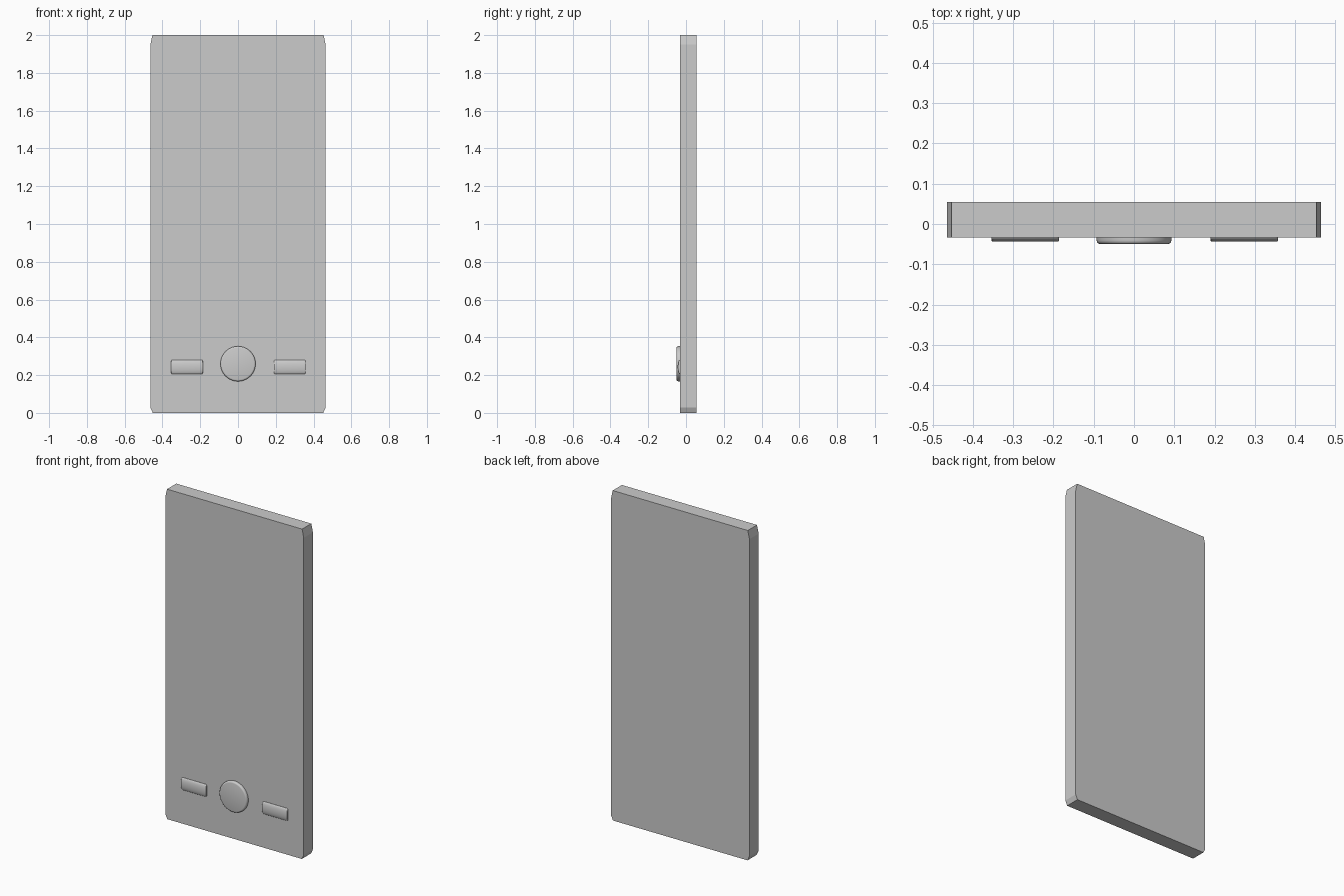
import bpy, bmesh, math
from mathutils import Matrix

if "Cube" in bpy.data.objects:
    bpy.data.objects.remove(bpy.data.objects["Cube"])

FRONT = -0.033
BACK = 0.055


def finish(bm, name, smooth):
    bmesh.ops.recalc_face_normals(bm, faces=bm.faces)
    mesh = bpy.data.meshes.new(name)
    bm.to_mesh(mesh)
    bm.free()
    ob = bpy.data.objects.new(name, mesh)
    bpy.context.collection.objects.link(ob)
    if smooth:
        bpy.ops.object.select_all(action='DESELECT')
        ob.select_set(True)
        bpy.context.view_layer.objects.active = ob
        bpy.ops.object.shade_smooth_by_angle(angle=math.radians(35))
    return ob


def round_button(name, length, radius, bevel, matrix):
    """Cylinder with bevelled rims, placed by a matrix."""
    bm = bmesh.new()
    bmesh.ops.create_cone(bm, cap_ends=True, segments=48,
                          radius1=radius, radius2=radius, depth=length)
    rims = [e for e in bm.edges if abs(e.verts[0].co.z - e.verts[1].co.z) < 1e-5]
    bmesh.ops.bevel(bm, geom=rims, offset=bevel, segments=3,
                    profile=0.5, affect='EDGES')
    bmesh.ops.transform(bm, matrix=matrix, verts=bm.verts)
    return finish(bm, name, True)


# Slab body: outline with clipped corners, extruded front to back
right = [(0.451, 0.0), (0.464, 0.028), (0.464, 1.95), (0.453, 2.0)]
outline = right + [(-x, z) for x, z in reversed(right)]
bm = bmesh.new()
face = bm.faces.new([bm.verts.new((x, FRONT, z)) for x, z in outline])
ext = bmesh.ops.extrude_face_region(bm, geom=[face])
for v in ext["geom"]:
    if isinstance(v, bmesh.types.BMVert):
        v.co.y = BACK
finish(bm, "body", False)

# Central round button
round_button("centre_button", 0.034, 0.093, 0.009,
             Matrix.Translation((0, FRONT, 0.26)) @ Matrix.Rotation(math.pi / 2, 4, 'X'))

# Side buttons: flattened cylinders lying along x
for name, x in (("left_button", -0.27), ("right_button", 0.274)):
    round_button(name, 0.168, 0.038, 0.008,
                 Matrix.Translation((x, FRONT, 0.243))
                 @ Matrix.Diagonal((1, 0.29, 1, 1))
                 @ Matrix.Rotation(math.pi / 2, 4, 'Y'))
